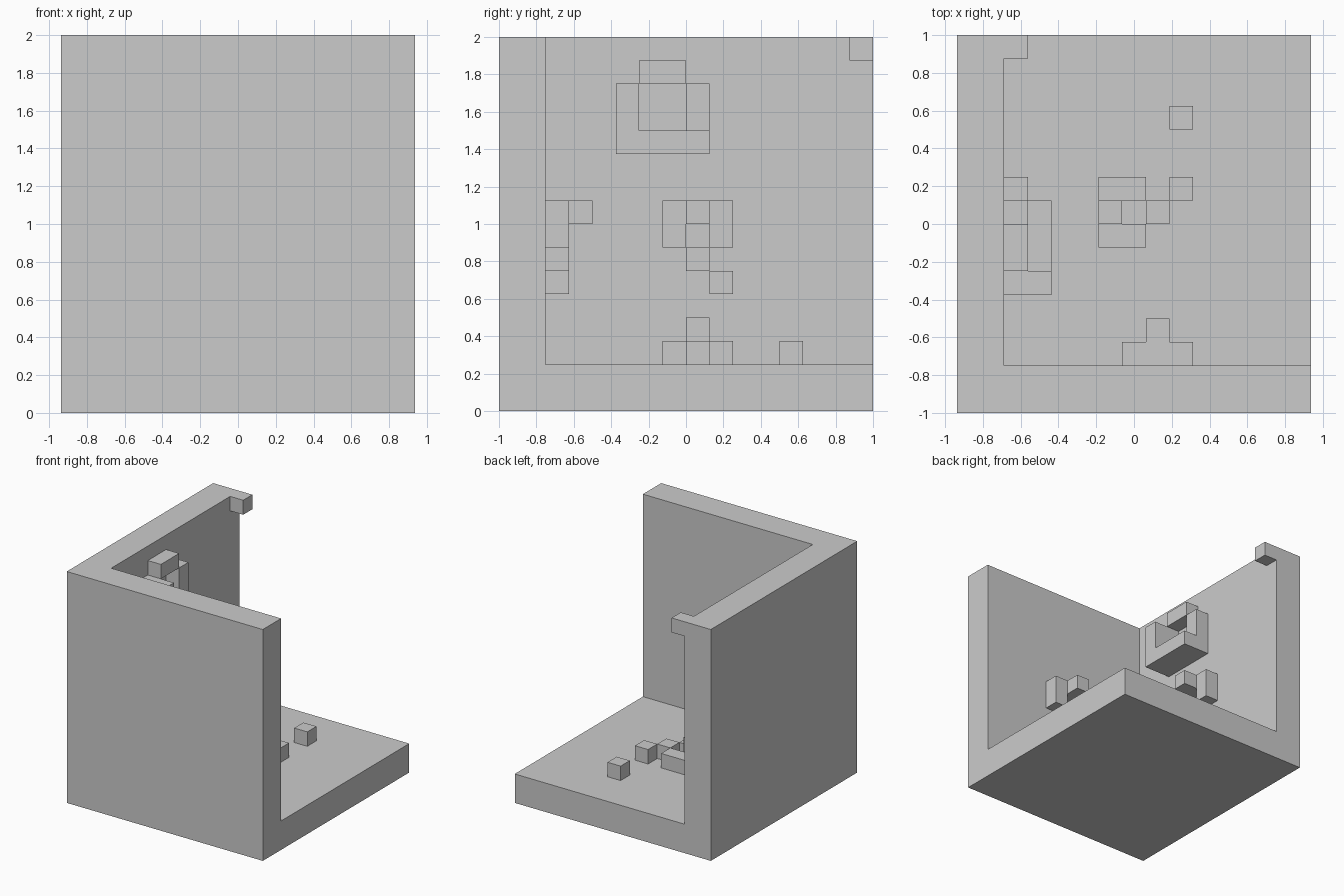
import bpy
import bmesh
from mathutils import Vector

if "Cube" in bpy.data.objects:
    bpy.data.objects.remove(bpy.data.objects["Cube"], do_unlink=True)

U = 0.125                              # one block
ORIGIN = Vector((-0.9375, -1.0, 0.0))  # block (0, 0, 0)

grey = bpy.data.materials.new("light_grey")
grey.use_nodes = True
COLOUR = (0.6, 0.6, 0.6, 1.0)
grey.diffuse_color = COLOUR
grey.node_tree.nodes["Principled BSDF"].inputs["Base Color"].default_value = COLOUR


def extrude(name, outline, plane, start, depth):
    """Extrude a block-grid outline; plane maps (a, b, height) to x, y, z."""
    bm = bmesh.new()
    base = bm.faces.new([bm.verts.new(ORIGIN + U * Vector(plane(a, b, start)))
                         for a, b in outline])
    top = bmesh.ops.extrude_face_region(bm, geom=[base], use_keep_orig=True)["geom"]
    offset = U * (Vector(plane(0, 0, depth)) - Vector(plane(0, 0, 0)))
    bmesh.ops.translate(bm, vec=offset,
                        verts=[v for v in top if isinstance(v, bmesh.types.BMVert)])
    bmesh.ops.recalc_face_normals(bm, faces=bm.faces)
    mesh = bpy.data.meshes.new(name)
    bm.to_mesh(mesh)
    bm.free()
    mesh.materials.append(grey)
    obj = bpy.data.objects.new(name, mesh)
    bpy.context.collection.objects.link(obj)
    return obj


def box(name, lo, hi):
    outline = [(lo[0], lo[1]), (hi[0], lo[1]), (hi[0], hi[1]), (lo[0], hi[1])]
    return extrude(name, outline, lambda a, b, h: (a, b, h), lo[2], hi[2] - lo[2])


# Floor and the two joined walls
box("floor", (0, 0, 0), (15, 16, 2))
extrude("walls", [(0, 0), (15, 0), (15, 2), (2, 2), (2, 16), (0, 16)],
        lambda a, b, h: (a, b, h), 2, 14)
box("corner_block", (2, 15, 15), (3, 16, 16))

# Same relief on floor, side wall and front wall: (along, across, height)
planes = {
    "floor": lambda a, b, h: (a + 6, b + 7, h + 2),
    "side_wall": lambda a, b, h: (h + 2, b + 7, 9 - a),
    "front_wall": lambda a, b, h: (10 - b, h + 2, 9 - a),
}
HEAD = [(0, 0), (2, 0), (2, 1), (1, 1), (1, 2), (2, 2), (2, 3), (0, 3)]


def square(a, b):
    return [(a, b), (a + 1, b), (a + 1, b + 1), (a, b + 1)]


for where, plane in planes.items():
    extrude(where + "_head", HEAD, plane, 0, 1)
    extrude(where + "_knob", square(0, 1), plane, 1, 1)
    extrude(where + "_neck", square(2, 1), plane, 0, 1)
    extrude(where + "_tail", square(3, 2), plane, 0, 1)

# Lone block on the floor
box("floor_block", (9, 12, 2), (10, 13, 3))

# Raised bracket high on the side wall
box("bracket_base", (2, 5, 11), (4, 9, 12))
box("bracket_front_post", (2, 5, 12), (4, 6, 14))
box("bracket_back_post", (2, 8, 12), (3, 9, 14))
box("bracket_top", (2, 6, 14), (3, 8, 15))
